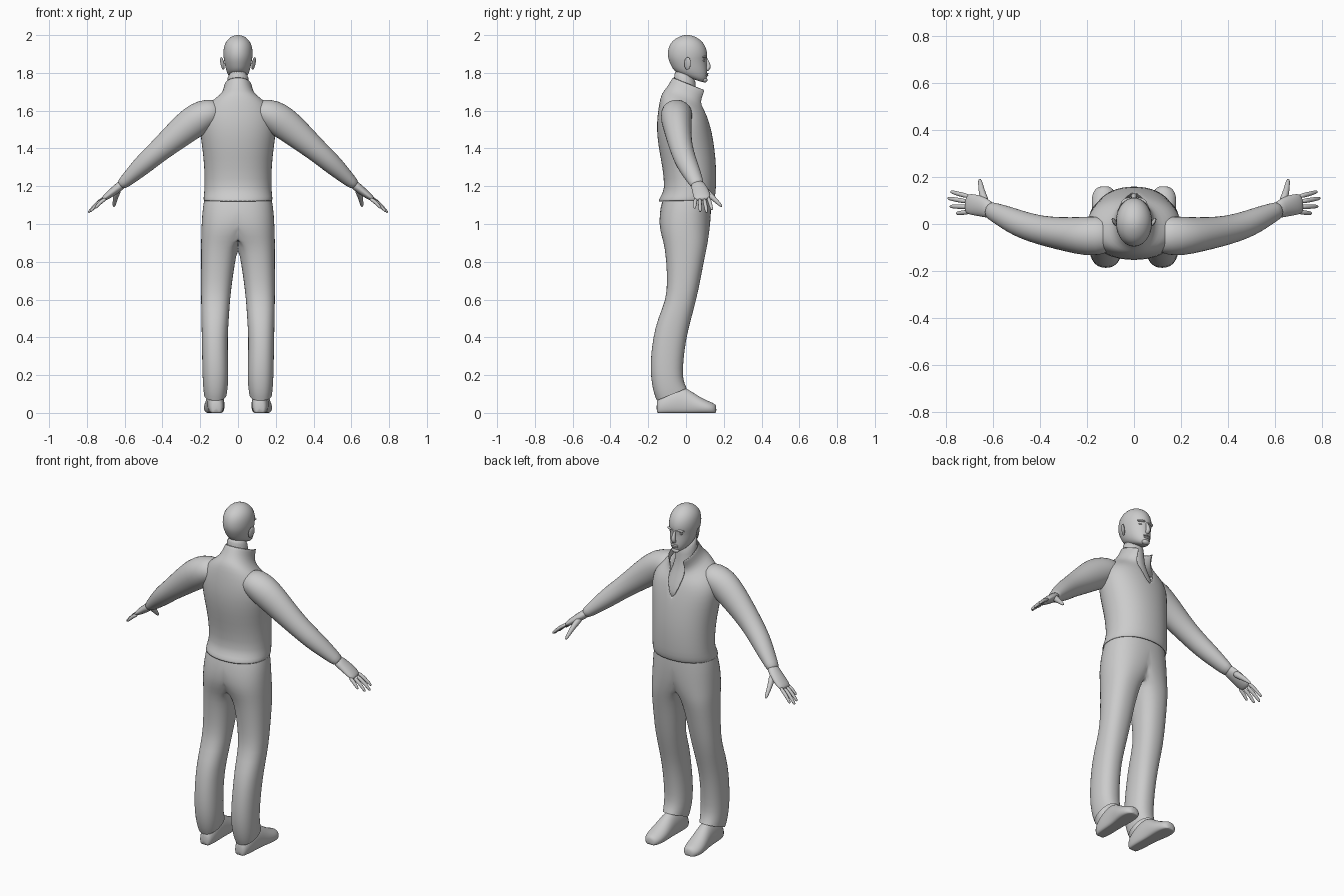
import bpy, bmesh
from math import sin, cos, pi, copysign
from mathutils import Vector

N = 24


def skin(name, rings, closed=True, caps=(True, True), mirror=False, thick=0, sub=1):
    """Bridge a list of equal-length rings into one smooth mesh object."""
    bm = bmesh.new()
    vs = [[bm.verts.new(p) for p in r] for r in rings]
    n = len(rings[0])
    for a, b in zip(vs, vs[1:]):
        for i in range(n if closed else n - 1):
            j = (i + 1) % n
            bm.faces.new((a[i], a[j], b[j], b[i]))
    if caps[0]:
        bm.faces.new(vs[0])
    if caps[1]:
        bm.faces.new(vs[-1])
    if mirror:  # open the wall on the mirror plane so both halves weld
        wall = [f for f in bm.faces if all(abs(v.co.x) < 1e-4 for v in f.verts)]
        bmesh.ops.delete(bm, geom=wall, context='FACES')
    bmesh.ops.remove_doubles(bm, verts=bm.verts[:], dist=1e-5)
    bmesh.ops.recalc_face_normals(bm, faces=bm.faces[:])
    for f in bm.faces:
        f.smooth = True
    me = bpy.data.meshes.new(name)
    bm.to_mesh(me)
    bm.free()
    ob = bpy.data.objects.new(name, me)
    bpy.context.collection.objects.link(ob)
    if mirror:
        ob.modifiers.new("mirror", 'MIRROR')
    if thick:
        m = ob.modifiers.new("thickness", 'SOLIDIFY')
        m.thickness, m.offset = thick, -1
    if sub:
        m = ob.modifiers.new("smooth", 'SUBSURF')
        m.levels = m.render_levels = sub
    return ob


def ring(zb, zf, x0, x1, y0, y1, gap=None, e=1.0):
    """Tilted horizontal oval (zb at back, zf at front), optionally open at the front."""
    pts = []
    g = gap or 0
    for i in range(N if gap is None else N + 1):
        t = pi / 2 + g + (2 * pi - 2 * g) * i / N
        c, s = [copysign(abs(f(t)) ** e, f(t)) for f in (cos, sin)]
        pts.append(Vector(((x0 + x1) / 2 + (x1 - x0) / 2 * c,
                           (y0 + y1) / 2 + (y1 - y0) / 2 * s,
                           zb + (zf - zb) * (s + 1) / 2)))
    return pts


def limb(name, secs, ref=(0, 1, 0), n=16, mirror=True, caps=(True, True)):
    """Tube along points; each section is (point, half width along ref, half thickness)."""
    ps = [Vector(s[0]) for s in secs]
    rings = []
    for k, (_, ru, rv) in enumerate(secs):
        t = (ps[min(k + 1, len(ps) - 1)] - ps[max(k - 1, 0)]).normalized()
        u = Vector(ref)
        u = (u - t * u.dot(t)).normalized()
        v = t.cross(u)
        rings.append([ps[k] + u * ru * cos(2 * pi * i / n) + v * rv * sin(2 * pi * i / n)
                      for i in range(n)])
    return skin(name, rings, mirror=mirror, caps=caps)


def ellipsoid(name, loc, size, rot=(0, 0, 0)):
    bpy.ops.mesh.primitive_uv_sphere_add(segments=16, ring_count=10, location=loc, rotation=rot)
    ob = bpy.context.object
    ob.name = name
    ob.scale = size
    bpy.ops.object.shade_smooth()


# Trousers: half profile clamped at the centre plane, then mirrored and welded
legs = [(1.17, 1.17, -.17, .17, -.11, .13), (1.10, 1.10, -.188, .188, -.135, .135),
        (1.0, 1.0, -.13, .194, -.146, .13), (.93, .93, -.06, .196, -.128, .12),
        (.88, .88, -.008, .196, -.114, .112), (.8, .8, .015, .196, -.105, .095),
        (.7, .7, .03, .196, -.10, .076), (.6, .6, .042, .196, -.105, .055),
        (.5, .5, .048, .194, -.15, .028), (.4, .4, .055, .192, -.175, .002),
        (.28, .28, .052, .19, -.189, -.014), (.18, .19, .05, .188, -.187, -.018),
        (.10, .15, .055, .184, -.170, -.005), (.065, .13, .06, .18, -.155, .005)]
rows = [[Vector((max(p.x, 0), p.y, p.z)) for p in ring(*r, e=.88)] for r in legs]
skin("trousers", rows, caps=(False, False), mirror=True)

# Pullover: open at the front above the slit, ending in a standing collar
body = [(1.12, 1.125, .184, -.147, .148, 0), (1.145, 1.145, .184, -.138, .155, 0),
        (1.18, 1.18, .178, -.112, .16, 0), (1.3, 1.3, .179, -.125, .162, 0),
        (1.4, 1.4, .19, -.146, .152, 0), (1.5, 1.48, .203, -.157, .139, 0),
        (1.58, 1.54, .203, -.152, .124, .10), (1.655, 1.58, .172, -.14, .112, .20),
        (1.695, 1.61, .125, -.127, .098, .34), (1.715, 1.64, .092, -.108, .09, .5),
        (1.745, 1.67, .078, -.088, .105, .62), (1.778, 1.70, .072, -.07, .125, .72)]
skin("pullover", [ring(zb, zf, -w, w, y0, y1, g, .93) for zb, zf, w, y0, y1, g in body],
     closed=False, caps=(False, False), thick=.006)

# Sleeves
limb("sleeve", [((.09, -.045, 1.60), .07, .06), ((.15, -.05, 1.59), .085, .077),
                ((.205, -.052, 1.562), .085, .09), ((.27, -.046, 1.515), .076, .085),
                ((.36, -.034, 1.438), .066, .071), ((.43, -.018, 1.378), .061, .06),
                ((.49, .002, 1.325), .058, .056), ((.55, .03, 1.27), .05, .045),
                ((.60, .053, 1.222), .04, .034), ((.625, .063, 1.203), .035, .026)])

# Hands
limb("palm", [((.60, .053, 1.222), .034, .026), ((.635, .07, 1.192), .042, .024),
              ((.67, .08, 1.165), .046, .022), ((.70, .085, 1.142), .045, .017),
              ((.718, .088, 1.128), .038, .011)])
fingers = [((.695, .052, 1.138), (.757, .045, 1.083)), ((.705, .073, 1.135), (.784, .075, 1.065)),
           ((.71, .096, 1.135), (.793, .11, 1.06)), ((.70, .117, 1.143), (.781, .138, 1.075))]
for a, b in fingers:
    a, b = Vector(a), Vector(b)
    mid = a.lerp(b, .5) + Vector((.004, 0, .004))
    limb("finger", [(a, .012, .012), (mid, .0105, .0105), (a.lerp(b, .92), .009, .008),
                    (b, .004, .004)], n=8)
limb("thumb", [((.63, .085, 1.19), .02, .022), ((.645, .125, 1.155), .016, .017),
               ((.652, .16, 1.122), .012, .012), ((.656, .184, 1.098), .009, .009),
               ((.657, .191, 1.091), .004, .004)], ref=(1, 0, 0), n=10)

# Shoes: sections along y with a flat sole
shoe = [(-.156, .115, .022, .06), (-.145, .115, .038, .085), (-.08, .117, .046, .13),
        (-.02, .119, .046, .145), (.03, .122, .05, .113), (.08, .126, .056, .08),
        (.125, .128, .052, .06), (.15, .127, .038, .05), (.161, .126, .02, .038)]
skin("shoe", [[Vector((xc + w * cos(2 * pi * i / N), y, max(0, h * (.38 + .62 * sin(2 * pi * i / N)))))
               for i in range(N)] for y, xc, w, h in shoe], mirror=True)

# Neck and chest inside the collar
neck = [(1.46, 1.44, .12, -.10, .12), (1.56, 1.52, .11, -.10, .105), (1.64, 1.58, .085, -.09, .085),
        (1.70, 1.65, .062, -.07, .058), (1.76, 1.72, .057, -.062, .052), (1.83, 1.79, .057, -.065, .05)]
skin("neck", [ring(zb, zf, -w, w, y0, y1) for zb, zf, w, y0, y1 in neck])

# Head
head = [(1.785, 1.748, .025, -.01, .085), (1.80, 1.755, .045, -.05, .107),
        (1.82, 1.785, .060, -.07, .114), (1.84, 1.825, .068, -.08, .112),
        (1.87, 1.865, .075, -.094, .107), (1.90, 1.89, .079, -.099, .116),
        (1.94, 1.935, .077, -.093, .108), (1.97, 1.968, .063, -.073, .086),
        (1.99, 1.99, .04, -.042, .055), (2.001, 2.001, .014, -.010, .022)]
skin("head", [ring(zb, zf, -w, w, y0, y1) for zb, zf, w, y0, y1 in head])

# Face details
limb("nose", [((0, .103, 1.885), .006, .006), ((0, .113, 1.86), .008, .009),
              ((0, .122, 1.835), .014, .013), ((0, .115, 1.82), .014, .012),
              ((0, .105, 1.813), .009, .008)], ref=(1, 0, 0), n=12, mirror=False)
ellipsoid("upper_lip", (0, .109, 1.796), (.024, .010, .005))
ellipsoid("lower_lip", (0, .108, 1.787), (.021, .010, .006))
ellipsoid("chin", (0, .098, 1.763), (.024, .016, .014))
for s in (-1, 1):
    ellipsoid("ear", (s * .083, .008, 1.85), (.007, .019, .034), (-.15, s * .15, s * -.45))
    ellipsoid("brow", (s * .03, .099, 1.884), (.025, .012, .006), (0, 0, s * -.3))
    ellipsoid("eye", (s * .031, .093, 1.866), (.013, .008, .006), (0, 0, s * -.3))
